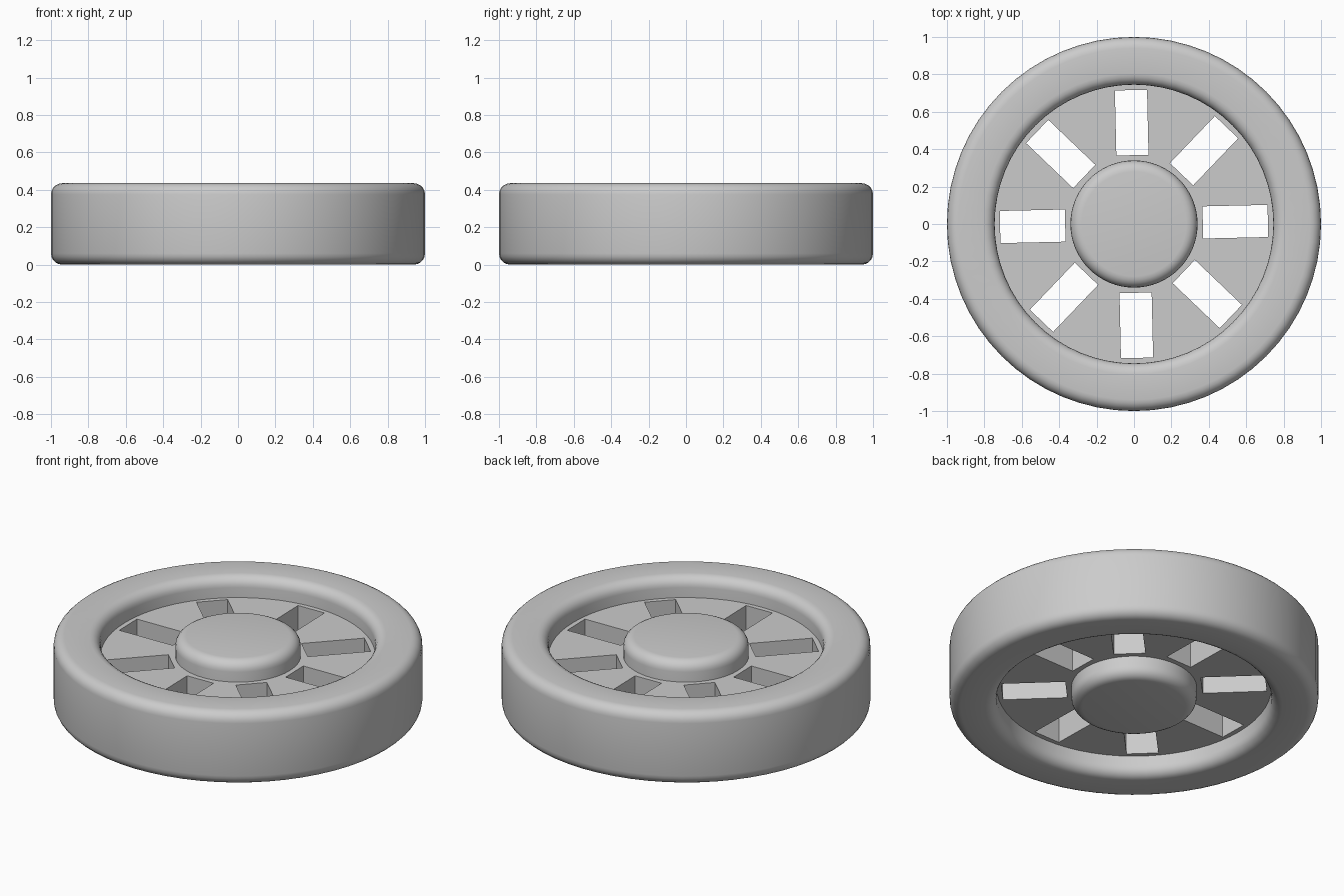
import bpy, bmesh
from math import sin, cos, pi, radians
from mathutils import Matrix

if "Cube" in bpy.data.objects:
    bpy.data.objects.remove(bpy.data.objects["Cube"])

HEIGHT = 0.435
WEB_BOTTOM, WEB_TOP = 0.12, 0.315
SIDES = 64


def corner(cx, cz, r, start, steps=5):
    """Quarter-circle of profile points from angle start (degrees)."""
    return [(cx + r * cos(radians(start + 90 * i / steps)),
             cz + r * sin(radians(start + 90 * i / steps))) for i in range(steps + 1)]


def lathe(name, profile, closed):
    """Spin an (r, z) profile around the z axis."""
    bm = bmesh.new()
    verts = [bm.verts.new((r, 0, z)) for r, z in profile]
    pairs = list(zip(verts, verts[1:]))
    if closed:
        pairs.append((verts[-1], verts[0]))
    edges = [bm.edges.new(p) for p in pairs]
    bmesh.ops.spin(bm, geom=verts + edges, cent=(0, 0, 0), axis=(0, 0, 1),
                   angle=2 * pi, steps=SIDES, use_duplicate=False)
    bmesh.ops.remove_doubles(bm, verts=bm.verts, dist=1e-4)
    bmesh.ops.recalc_face_normals(bm, faces=bm.faces)
    return finish(name, bm)


def finish(name, bm):
    mesh = bpy.data.meshes.new(name)
    bm.to_mesh(mesh)
    bm.free()
    obj = bpy.data.objects.new(name, mesh)
    bpy.context.collection.objects.link(obj)
    return obj


def smooth(obj):
    bpy.ops.object.select_all(action='DESELECT')
    obj.select_set(True)
    bpy.context.view_layer.objects.active = obj
    bpy.ops.object.shade_smooth_by_angle(angle=radians(35))


# Tyre: ring with rounded edges
R = 0.06
inner, outer = 0.745 + R, 1 - R
tyre = lathe("tyre",
             corner(outer, R, R, -90) + corner(outer, HEIGHT - R, R, 0)
             + corner(inner, HEIGHT - R, R, 90) + corner(inner, R, R, 180), True)
smooth(tyre)

# Hub: solid rounded drum in the middle
edge = 0.34 - R
hub = lathe("hub", [(0, 0)] + corner(edge, R, R, -90)
            + corner(edge, HEIGHT - R, R, 0) + [(0, HEIGHT)], False)
smooth(hub)

# Web: flat disc between hub and tyre
web = lathe("wheel_web", [(0, WEB_BOTTOM), (0.755, WEB_BOTTOM),
                          (0.755, WEB_TOP), (0, WEB_TOP)], False)

# Eight radial slots cut through the web
bm = bmesh.new()
for i in range(8):
    m = (Matrix.Rotation(radians(45 * i + 1.3), 4, 'Z')
         @ Matrix.Translation((0.542, 0, HEIGHT / 2))
         @ Matrix.Diagonal((0.348, 0.172, 0.4, 1)))
    bmesh.ops.create_cube(bm, size=1, matrix=m)
cutter = finish("slot_cutter", bm)
cutter.hide_render = True
cutter.display_type = 'WIRE'

cut = web.modifiers.new("slots", 'BOOLEAN')
cut.operation = 'DIFFERENCE'
cut.solver = 'EXACT'
cut.object = cutter
